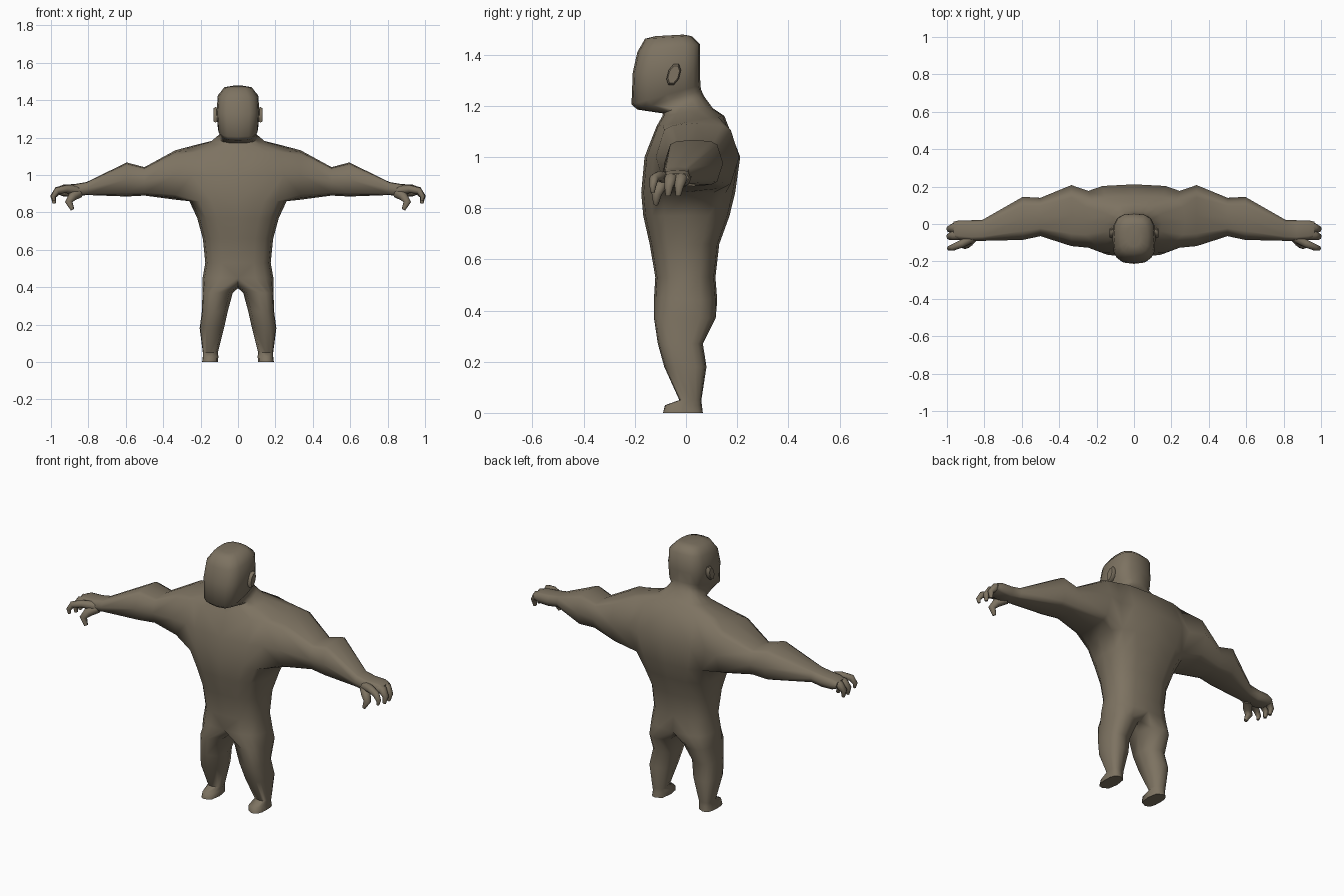
import bpy, bmesh, math
from mathutils import Vector

if "Cube" in bpy.data.objects:
    bpy.data.objects.remove(bpy.data.objects["Cube"])

skin = bpy.data.materials.new("brown_clay")
skin.diffuse_color = (0.205, 0.17, 0.12, 1)
skin.use_nodes = True
skin.node_tree.nodes["Principled BSDF"].inputs["Base Color"].default_value = skin.diffuse_color


def spow(v, p):
    return math.copysign(abs(v) ** p, v) if abs(v) > 1e-6 else 0.0


def finish(bm, name, angle):
    """Turn a right-hand half into a mirrored, smooth object."""
    bmesh.ops.recalc_face_normals(bm, faces=bm.faces)
    me = bpy.data.meshes.new(name)
    bm.to_mesh(me)
    bm.free()
    ob = bpy.data.objects.new(name, me)
    bpy.context.collection.objects.link(ob)
    me.materials.append(skin)
    mod = ob.modifiers.new("mirror", 'MIRROR')
    mod.merge_threshold = 0.0005
    bpy.ops.object.select_all(action='DESELECT')
    ob.select_set(True)
    bpy.context.view_layer.objects.active = ob
    bpy.ops.object.modifier_apply(modifier="mirror")
    bpy.ops.object.shade_smooth_by_angle(angle=math.radians(angle))
    return ob


def bridge(bm, a, b):
    n = len(a)
    for i in range(n):
        k = (i + 1) % n
        bm.faces.new((a[i], a[k], b[k], b[i]))


def tube(bm, points, radii, sides=8, flat=1.0):
    """Finger: rings along a path, the ends capped."""
    pts = [Vector(p) for p in points]
    prev = None
    for i, (p, r) in enumerate(zip(pts, radii)):
        d = (pts[min(i + 1, len(pts) - 1)] - pts[max(i - 1, 0)]).normalized()
        side = Vector((0, 1, 0))
        side = (side - d * side.dot(d)).normalized()
        up = d.cross(side)
        ring = []
        for k in range(sides):
            a = 2 * math.pi * k / sides
            ring.append(bm.verts.new(p + side * r * flat * math.cos(a) + up * r * math.sin(a)))
        if prev:
            bridge(bm, prev, ring)
        else:
            bm.faces.new(ring)
        prev = ring
    bm.faces.new(prev)


# Body: half rings from the front centre round to the back centre
# z front, z back, half width, y front, y back, roundness power
rows = [
    (.45, .44, .190, -.125, .122, .75),
    (.53, .53, .175, -.120, .115, .75),
    (.66, .66, .188, -.142, .130, .75),
    (.77, .77, .218, -.167, .170, .70),
    (.86, .86, .260, -.175, .192, .65),
    (1.0, 1.0, .300, -.162, .212, .60),
    (1.12, 1.16, .275, -.115, .150, .60),
    (1.16, 1.19, .150, -.092, .105, .80),
    (1.17, 1.235, .105, -.090, .072, .80),
    (1.185, 1.26, .088, -.190, .060, .65),
    (1.205, 1.28, .107, -.213, .056, .65),
    (1.33, 1.34, .115, -.208, .055, .65),
    (1.41, 1.44, .108, -.190, .055, .65),
    (1.462, 1.472, .075, -.160, .022, .70),
    (1.472, 1.478, .035, -.120, -.010, .80),
]
N = 8
bm = bmesh.new()
grid = []
for zf, zb, hw, yf, yb, p in rows:
    ring = []
    for j in range(N + 1):
        a = -math.pi / 2 + math.pi * j / N
        s = spow(math.sin(a), p)
        x = hw * spow(math.cos(a), p) if 0 < j < N else 0
        y = (yf + yb) / 2 + (yb - yf) / 2 * s
        ring.append(bm.verts.new((x, y, zf + (zb - zf) * (s + 1) / 2)))
    grid.append(ring)
LOW, TOP = 4, 6          # shoulder opening rows
for r in range(len(rows) - 1):
    for j in range(N):
        if LOW <= r < TOP and 2 <= j <= 5:
            continue
        bm.faces.new((grid[r][j], grid[r][j + 1], grid[r + 1][j + 1], grid[r + 1][j]))
bm.faces.new(grid[-1])

# Arm: grows out of the shoulder opening
prev = ([grid[LOW][j] for j in range(2, 7)] + [grid[LOW + 1][6]]
        + [grid[TOP][j] for j in range(6, 1, -1)] + [grid[LOW + 1][2]])
square = [(-1, -1), (-.5, -1), (0, -1), (.5, -1), (1, -1), (1, 0),
          (1, 1), (.5, 1), (0, 1), (-.5, 1), (-1, 1), (-1, 0)]
# x, y front, y back, z bottom, z top
arm = [(.335, -.118, .208, .868, 1.132), (.50, -.065, .140, .890, 1.042),
       (.595, -.085, .145, .885, 1.067), (.81, -.090, .022, .893, .962),
       (.87, -.092, .020, .882, .952), (.935, -.085, .020, .886, .948),
       (.965, -.075, .012, .898, .936)]
for x, y0, y1, z0, z1 in arm:
    ring = []
    for u, v in square:
        a = math.atan2(v, u)
        ring.append(bm.verts.new((x, (y0 + y1) / 2 + (y1 - y0) / 2 * spow(math.cos(a), .65),
                                  (z0 + z1) / 2 + (z1 - z0) / 2 * spow(math.sin(a), .65))))
    bridge(bm, prev, ring)
    prev = ring
bm.faces.new(prev)

# Leg: half of the hip ring closed by a crotch strip
crotch = [bm.verts.new((0, y, z)) for y, z in ((.055, .405), (0, .395), (-.06, .405))]
prev = grid[0] + crotch
angles = [-90 + 22.5 * i for i in range(9)] + [135, 180, 225]
# z, x inner, x outer, y front, y back
leg = [(.37, .028, .190, -.125, .116), (.27, .055, .193, -.110, .066),
       (.18, .075, .205, -.085, .080), (.05, .108, .188, -.026, .060),
       (.03, .105, .188, -.082, .062), (0, .107, .192, -.090, .066)]
for z, x0, x1, y0, y1 in leg:
    ring = []
    for d in angles:
        a = math.radians(d)
        ring.append(bm.verts.new(((x0 + x1) / 2 + (x1 - x0) / 2 * spow(math.cos(a), .75),
                                  (y0 + y1) / 2 + (y1 - y0) / 2 * spow(math.sin(a), .75), z)))
    bridge(bm, prev, ring)
    prev = ring
bm.faces.new(prev)
finish(bm, "body", 65)

# Fingers: two curled ones, a forward index finger and a hanging thumb
bm = bmesh.new()
for y in (-.055, -.015):
    tube(bm, [(.92, y, .917), (.965, y - .005, .915), (.988, y - .012, .885), (.982, y - .015, .848)],
         [.026, .023, .016, .009], flat=1.1)
tube(bm, [(.86, -.07, .915), (.92, -.105, .925), (.968, -.125, .915), (.988, -.13, .885), (.982, -.13, .862)],
     [.026, .021, .018, .013, .008])
tube(bm, [(.85, -.06, .905), (.885, -.10, .885), (.905, -.115, .855), (.885, -.118, .815)],
     [.028, .025, .020, .010])
finish(bm, "fingers", 65)

# Ears: tilted flat discs, narrower at the outer rim
bm = bmesh.new()
prev = None
for x, s in ((.095, .75), (.122, 1), (.132, .8)):
    ring = []
    for k in range(8):
        a = 2 * math.pi * (k + .5) / 8
        u, v = .026 * s * math.cos(a), .045 * s * math.sin(a)
        ring.append(bm.verts.new((x, -.048 + u + .25 * v, 1.322 + v)))
    if prev:
        bridge(bm, prev, ring)
    else:
        bm.faces.new(ring)
    prev = ring
bm.faces.new(prev)
finish(bm, "ears", 50)
